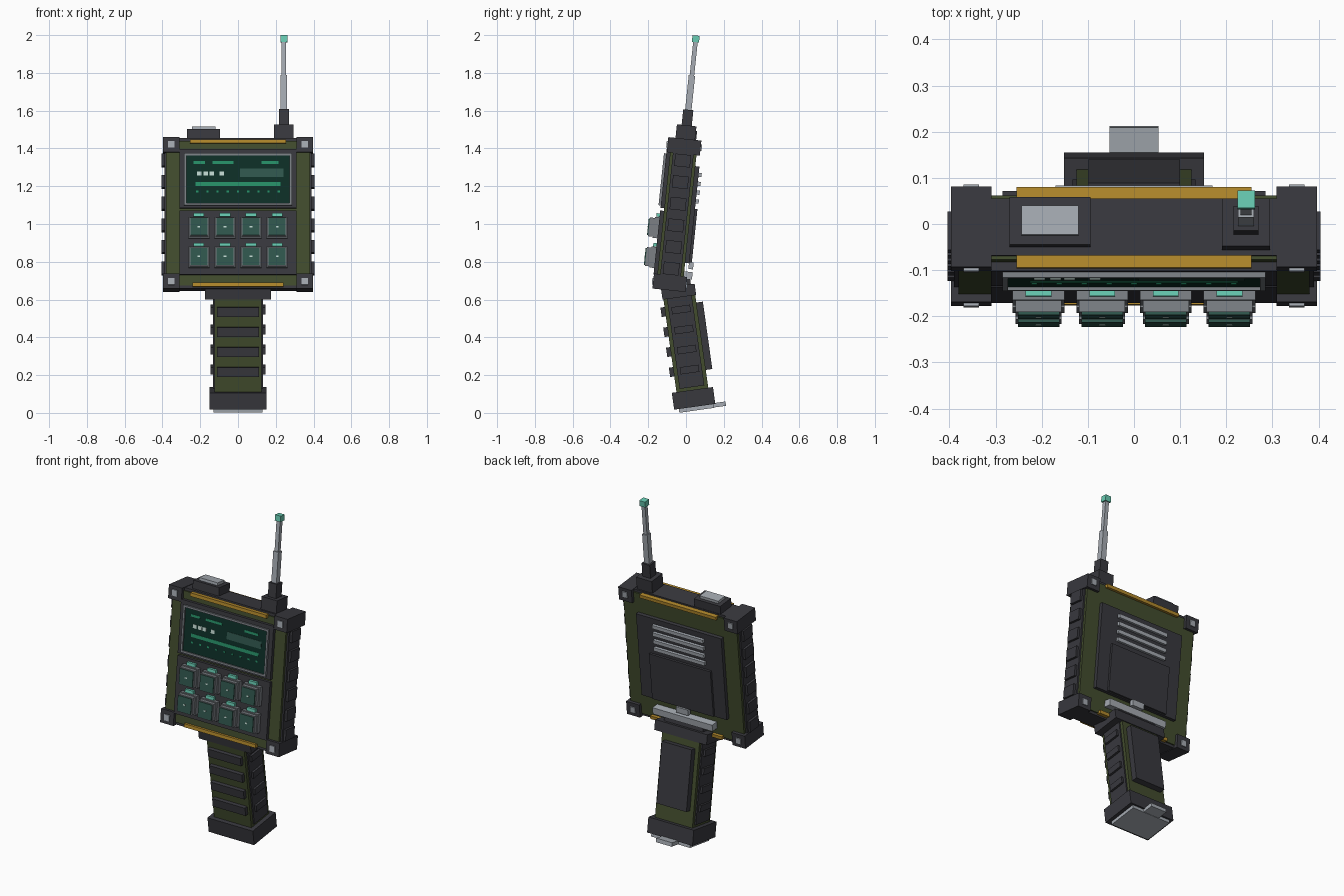
import bpy
import bmesh
from math import radians
from mathutils import Matrix, Vector

if "Cube" in bpy.data.objects:
    bpy.data.objects.remove(bpy.data.objects["Cube"], do_unlink=True)


def material(name, red, green, blue):
    mat = bpy.data.materials.new(name)
    mat.use_nodes = True
    color = (red, green, blue, 1)
    mat.diffuse_color = color
    mat.node_tree.nodes["Principled BSDF"].inputs["Base Color"].default_value = color
    return mat


charcoal = material("charcoal rubber", .04, .04, .048)
olive = material("olive shell", .055, .073, .027)
amber = material("amber trim", .45, .25, .025)
silver = material("light metal", .38, .41, .45)
steel = material("mid grey metal", .2, .215, .235)
teal = material("teal light", .14, .6, .45)
glass = material("dark green glass", .004, .028, .02)
key_green = material("key green", .03, .095, .075)
bright = material("display green", .02, .28, .14)
pale = material("pale display marks", .55, .7, .65)

# Two tilted frames: the head leans back, the grip leans the other way
HEAD = Matrix.Translation((0, -.048, 1.05)) @ Matrix.Rotation(radians(-6), 4, "X")
GRIP = Matrix.Translation((0, .04, .077)) @ Matrix.Rotation(radians(8), 4, "X")


def box(x, y, z):
    """A box described by its (low, high) range on each axis."""
    low, high = Vector((x[0], y[0], z[0])), Vector((x[1], y[1], z[1]))
    return (low + high) / 2, high - low


def around(center, half):
    return center - half, center + half


def both(half):
    return -half, half


def part(name, mat, frame, *boxes):
    """One object made of one or more boxes in a tilted frame."""
    bm = bmesh.new()
    for center, size in boxes:
        place = Matrix.Translation(center) @ Matrix.Diagonal((*size, 1))
        bmesh.ops.create_cube(bm, size=1, matrix=place)
    mesh = bpy.data.meshes.new(name)
    bm.to_mesh(mesh)
    bm.free()
    mesh.materials.append(mat)
    obj = bpy.data.objects.new(name, mesh)
    obj.matrix_world = frame
    bpy.context.scene.collection.objects.link(obj)
    return obj


def frame_bars(x, z, y, width):
    """Four bars around a rectangle."""
    return [box((x[0], x[0] + width), y, z), box((x[1] - width, x[1]), y, z),
            box((x[0] + width, x[1] - width), y, (z[0], z[0] + width)),
            box((x[0] + width, x[1] - width), y, (z[1] - width, z[1]))]


SIDES = (-1, 1)

# Head shell with armoured edges
part("head_shell", olive, HEAD, box(both(.38), both(.07), both(.385)))
for label, s in (("bottom", -1), ("top", 1)):
    part(label + "_plate", charcoal, HEAD,
         box(both(.385), both(.062), around(s * .38, .0205)))
    for face, f in (("front", -1), ("back", 1)):
        part(f"{label}_{face}_trim", amber, HEAD,
             box(both(.255 if s > 0 else .24), around(f * .075, .013), around(s * .381, .01)))
for label, s in (("right", -1), ("left", 1)):
    part(label + "_side_plate", charcoal, HEAD,
         box(around(s * .37, .02), both(.055), both(.385)))
    part(label + "_side_ribs", charcoal, HEAD,
         *[box(around(s * .39, .014), both(.042), around((i - 2.5) * .115, .033))
           for i in range(6)])

# Corner guards and their bolts
part("corner_guards", charcoal, HEAD,
     *[box(around(a * .353, .044), both(.088), around(b * .363, .04))
       for a in SIDES for b in SIDES])
part("corner_bolts", silver, HEAD,
     *[box(around(a * .353, .017), both(.094), around(b * .365, .018))
       for a in SIDES for b in SIDES])

# Screen
part("screen_bezel", charcoal, HEAD, box(both(.31), (-.09, -.06), (.026, .34)))
part("screen_glass", glass, HEAD, box(both(.275), (-.094, -.08), (.045, .31)))
part("screen_rim", steel, HEAD, *frame_bars(both(.285), (.039, .316), (-.102, -.08), .012))
MARK = (-.096, -.092)
part("screen_level_bar", bright, HEAD, box(both(.225), MARK, around(.153, .01)))
part("screen_readout", key_green, HEAD, box((.01, .24), MARK, around(.212, .022)))
part("screen_header", bright, HEAD,
     *[box(around(x, w), MARK, around(.267, .007))
       for x, w in ((-.205, .03), (-.08, .055), (.17, .045))])
part("screen_ticks", bright, HEAD,
     *[box(around(i * .054, .006), MARK, around(.112, .005)) for i in range(-4, 5)])
part("screen_value_marks", pale, HEAD,
     *[box(around(x, .012), MARK, around(.208, .011))
       for x in (-.205, -.17, -.14, -.085)])

# Keypad: four columns, two rows
part("keypad_panel", charcoal, HEAD, box(both(.31), (-.09, -.06), (-.328, .012)))
KEYS = [(column * .138 - .207, z) for column in range(4) for z in (-.08, -.238)]
part("key_frames", steel, HEAD,
     *[box(around(x, .056), (-.115, -.085), around(z, .056)) for x, z in KEYS])
part("key_bodies", steel, HEAD,
     *[box(around(x, .05), (-.14, -.11), around(z, .05)) for x, z in KEYS])
part("key_faces", key_green, HEAD,
     *[box(around(x, .045), (-.146, -.138), around(z, .045)) for x, z in KEYS])
part("key_dots", pale, HEAD,
     *[box(around(x, .007), (-.148, -.144), around(z, .004)) for x, z in KEYS])
part("key_lights", teal, HEAD,
     *[box(around(x, .028), (-.108, -.085), around(z + .067, .009)) for x, z in KEYS])

# Back cover, vents and latch
part("back_panel", charcoal, HEAD, box(both(.285), (.06, .092), (-.25, .265)))
part("battery_cover", charcoal, HEAD, box(both(.205), (.08, .105), (-.245, .04)))
part("back_vents", silver, HEAD,
     *[box(both(.17), (.085, .108), around(.08 + i * .047, .011)) for i in range(4)])
part("battery_latch", silver, HEAD, box(both(.04), (.09, .115), around(-.262, .018)))
part("grip_mount_bar", silver, HEAD, box(both(.2), (.06, .115), around(-.315, .02)))

# Top button
part("top_button_base", charcoal, HEAD,
     box(around(-.182, .088), around(.008, .052), (.39, .45)))
part("top_button", silver, HEAD,
     box(around(-.182, .062), around(.008, .032), (.44, .466)))

# Antenna, narrowing in steps
MAST = around(0, 0)
for name, mat, half, low, high in (
        ("antenna_base", charcoal, .052, .39, .475),
        ("antenna_neck", charcoal, .027, .47, .558),
        ("antenna_lower_rod", silver, .017, .55, .74),
        ("antenna_upper_rod", silver, .012, .73, .925),
        ("antenna_tip", teal, .019, .918, .953)):
    part(name, mat, HEAD, box(around(.243, half), around(.002, half), (low, high)))

# Grip
part("grip_core", olive, GRIP, box(both(.125), both(.085), (.03, .58)))
part("grip_collar", charcoal, GRIP, box(both(.175), both(.09), (.54, .6)))
part("grip_neck", charcoal, GRIP, box(both(.13), both(.07), (.58, .66)))
part("grip_back_pad", charcoal, GRIP, box(both(.1), (.08, .12), (.14, .5)))
RIDGES = [.154 + i * .107 for i in range(4)]
part("grip_front_ridges", charcoal, GRIP,
     *[box(both(.11), (-.107, -.08), around(z, .025)) for z in RIDGES])
for label, s in (("right", -1), ("left", 1)):
    part(label + "_grip_panel", charcoal, GRIP,
         box(around(s * .12, .013), both(.066), (.06, .55)))
    part(label + "_grip_ribs", charcoal, GRIP,
         *[box(around(s * .13, .016), both(.05), around(z, .019)) for z in RIDGES])

# Foot of the grip
part("grip_foot", charcoal, GRIP, box(both(.152), both(.11), both(.045)))
part("foot_plate", silver, GRIP, box(both(.13), (-.085, .1), (-.065, -.04)))
part("foot_tab", silver, GRIP, box(both(.053), (.09, .165), (-.063, -.04)))
